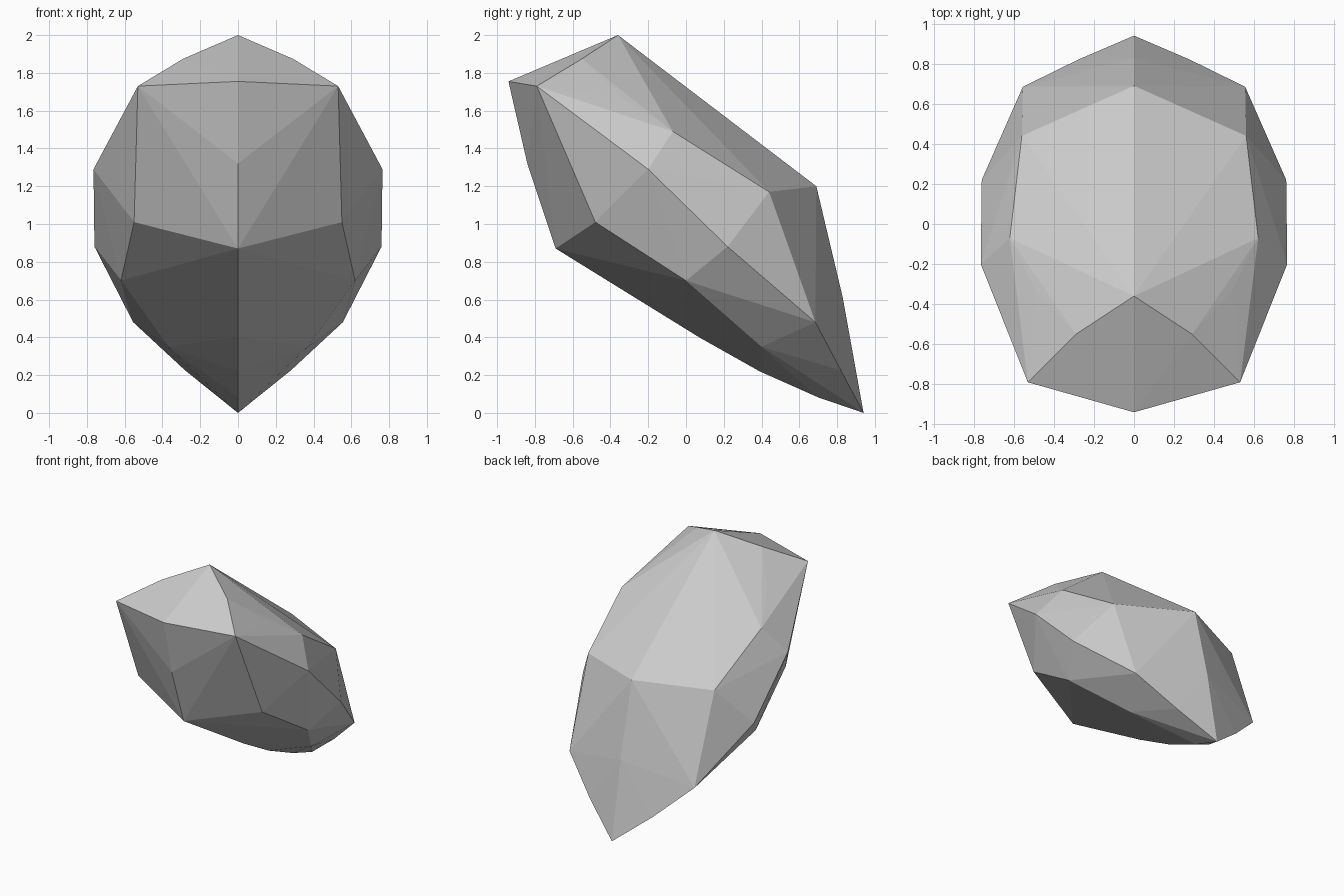
import bpy, bmesh

if "Cube" in bpy.data.objects:
    bpy.data.objects.remove(bpy.data.objects["Cube"])

# Facet corners on the centre line (y, z)
centre = [(-0.94, 1.755), (-0.84, 1.32), (-0.36, 2.0), (0.69, 1.20), (0.83, 0.61),
          (0.94, 0.0), (-0.69, 0.87), (0.07, 0.40), (0.39, 0.22), (0.70, 0.082)]
# Facet corners on one side (x, y, z), mirrored to the other
side = [(0.53, -0.79, 1.73), (0.29, -0.55, 1.875), (0.765, -0.20, 1.29),
        (0.76, 0.22, 0.88), (0.555, 0.685, 0.48), (0.55, -0.48, 1.01),
        (0.56, 0.44, 1.17), (0.62, -0.07, 1.49), (0.49, -0.33, 1.66),
        (0.62, 0.0, 0.70), (0.37, 0.40, 0.35), (0.28, 0.82, 0.225)]

# Faceted stone: convex skin over the corners
bm = bmesh.new()
for y, z in centre:
    bm.verts.new((0, y, z))
for x, y, z in side:
    for s in (1, -1):
        bm.verts.new((s * x, y, z))
hull = bmesh.ops.convex_hull(bm, input=bm.verts[:])
loose = [v for v in bm.verts if not v.link_faces]
bmesh.ops.delete(bm, geom=loose, context='VERTS')
bmesh.ops.recalc_face_normals(bm, faces=bm.faces[:])

mesh = bpy.data.meshes.new("faceted_stone")
bm.to_mesh(mesh)
bm.free()
stone = bpy.data.objects.new("faceted_stone", mesh)
bpy.context.collection.objects.link(stone)
